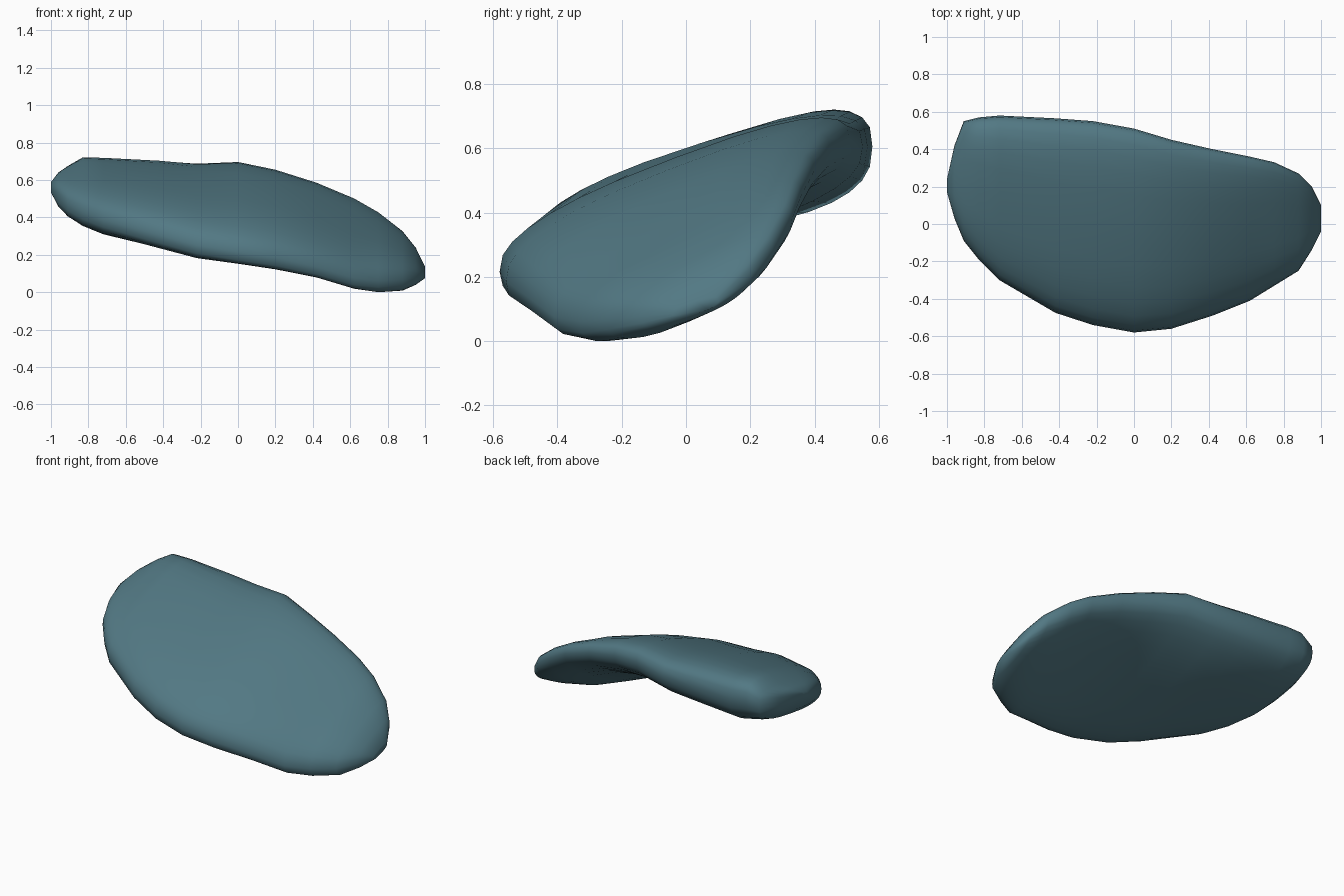
import bpy, bmesh, math

# Cross-sections along x: x, front y, front z, back y, back z, half thickness front/back, crown
# (a negative crown bulges the underside only)
STATIONS = [
    (-1.00, 0.17, 0.57, 0.24, 0.60, 0.02, 0.02, 0.00),
    (-0.96, 0.03, 0.53, 0.42, 0.61, 0.07, 0.08, 0.00),
    (-0.91, -0.09, 0.49, 0.55, 0.62, 0.09, 0.12, 0.00),
    (-0.83, -0.19, 0.45, 0.57, 0.64, 0.11, 0.165, 0.00),
    (-0.72, -0.30, 0.41, 0.58, 0.63, 0.12, 0.18, 0.00),
    (-0.42, -0.475, 0.33, 0.565, 0.63, 0.135, 0.165, 0.01),
    (-0.22, -0.54, 0.275, 0.55, 0.63, 0.14, 0.15, 0.01),
    (0.00, -0.58, 0.24, 0.51, 0.65, 0.14, 0.14, 0.01),
    (0.20, -0.56, 0.21, 0.45, 0.615, 0.14, 0.13, 0.01),
    (0.42, -0.49, 0.16, 0.40, 0.555, 0.13, 0.115, 0.01),
    (0.62, -0.41, 0.10, 0.36, 0.48, 0.12, 0.105, -0.01),
    (0.75, -0.33, 0.085, 0.33, 0.405, 0.11, 0.10, -0.03),
    (0.88, -0.25, 0.09, 0.27, 0.31, 0.09, 0.08, -0.03),
    (0.95, -0.14, 0.10, 0.20, 0.23, 0.06, 0.06, -0.01),
    (1.00, -0.04, 0.11, 0.10, 0.15, 0.02, 0.02, 0.00),
]
SIDES = 28
POWER = 2 / 2.8


def spow(v):
    return math.copysign(abs(v) ** POWER, v)


# Flattened superellipse ring, sheared along the front-to-back slope
def ring(bm, x, yf, zf, yb, zb, hf, hb, crown):
    verts = []
    for i in range(SIDES):
        a = 2 * math.pi * i / SIDES
        s = (1 + spow(math.cos(a))) / 2
        c = 0 if crown < 0 and math.sin(a) > 0 else crown
        mid = zf + (zb - zf) * s + c * 4 * s * (1 - s)
        z = mid + (hf + (hb - hf) * s) * spow(math.sin(a))
        verts.append(bm.verts.new((x, yf + (yb - yf) * s, z)))
    return verts


# Loft the rings into one closed slab
bm = bmesh.new()
rings = [ring(bm, *st) for st in STATIONS]
for a, b in zip(rings, rings[1:]):
    for i in range(SIDES):
        j = (i + 1) % SIDES
        bm.faces.new((a[i], a[j], b[j], b[i]))
bm.faces.new(rings[0])
bm.faces.new(rings[-1])
bmesh.ops.recalc_face_normals(bm, faces=bm.faces)

# Rest the slab on the ground
low = min(v.co.z for v in bm.verts)
for v in bm.verts:
    v.co.z -= low
for f in bm.faces:
    f.smooth = True

mesh = bpy.data.meshes.new("curved_slab")
bm.to_mesh(mesh)
bm.free()
slab = bpy.data.objects.new("curved_slab", mesh)
bpy.context.collection.objects.link(slab)

mat = bpy.data.materials.new("slate_teal")
mat.diffuse_color = (0.085, 0.19, 0.23, 1)
mesh.materials.append(mat)
